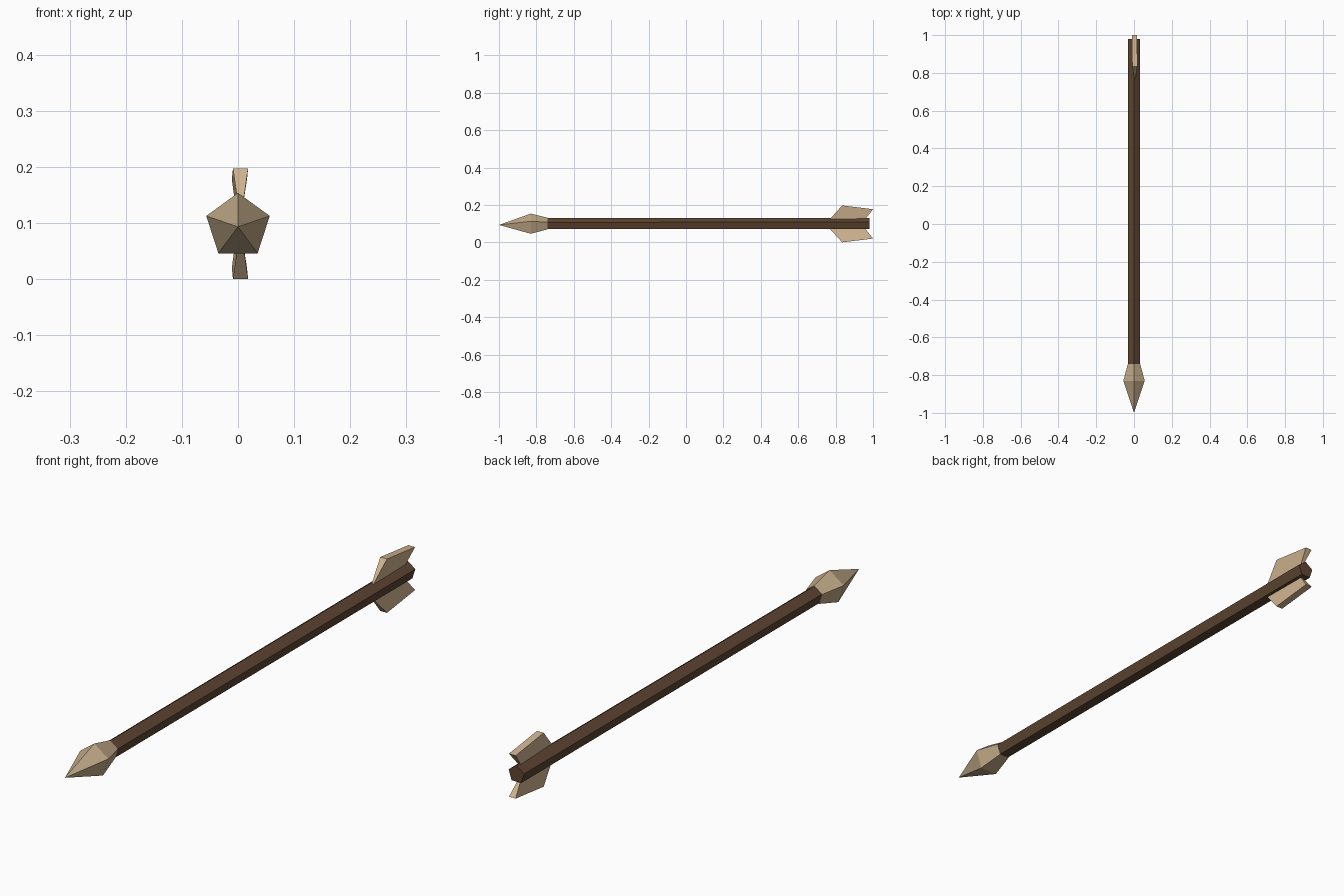
import bpy, bmesh, math

if "Cube" in bpy.data.objects:
    bpy.data.objects.remove(bpy.data.objects["Cube"])


def material(name, rgb):
    m = bpy.data.materials.new(name)
    m.diffuse_color = (*rgb, 1)
    m.use_nodes = True
    m.node_tree.nodes["Principled BSDF"].inputs["Base Color"].default_value = m.diffuse_color
    return m


WOOD = material("dark wood", (0.112, 0.060, 0.032))
STONE = material("tan stone", (0.53, 0.395, 0.24))
FEATHER = material("pale feather", (0.63, 0.455, 0.28))


def finish(name, bm, mat):
    bmesh.ops.recalc_face_normals(bm, faces=bm.faces)
    me = bpy.data.meshes.new(name)
    bm.to_mesh(me)
    bm.free()
    me.materials.append(mat)
    ob = bpy.data.objects.new(name, me)
    bpy.context.collection.objects.link(ob)
    return ob


def loft(name, stations, mat, sides=5):
    """Closed faceted tube along y from (y, radius, centre z); radius 0 is a point."""
    bm = bmesh.new()
    rings = []
    for y, r, cz in stations:
        ring = []
        for i in range(sides):
            a = math.pi / 2 + math.tau * i / sides
            ring.append(bm.verts.new((r * math.cos(a), y, cz + r * math.sin(a))))
        rings.append(ring)
    for a, b in zip(rings, rings[1:]):
        for i in range(sides):
            j = (i + 1) % sides
            bm.faces.new((a[i], a[j], b[j], b[i]))
    bm.faces.new(rings[0])
    bm.faces.new(rings[-1])
    bmesh.ops.remove_doubles(bm, verts=bm.verts, dist=1e-5)
    return finish(name, bm, mat)


# Shaft and pointed head, both five-sided
loft("shaft", [(-0.76, 0.032, 0.097), (0.98, 0.033, 0.098)], WOOD)
loft("arrow_head", [(-1.0, 0, 0.093), (-0.83, 0.0595, 0.094), (-0.74, 0.034, 0.097)], STONE)

# Fletchings: outline corners as (y, z, left x, right x), wider at the outer edge
MID = 0.0985
OUTLINE = [(0.765, 0.120, 0.002, 0.007), (0.835, 0.197, -0.009, 0.018),
           (1.0, 0.177, -0.011, 0.016), (0.955, 0.120, -0.003, 0.005)]
for name, s in (("upper_fletching", 1), ("lower_fletching", -1)):
    bm = bmesh.new()
    left = [bm.verts.new((l, y, MID + s * (z - MID))) for y, z, l, r in OUTLINE]
    right = [bm.verts.new((r, y, MID + s * (z - MID))) for y, z, l, r in OUTLINE]
    bm.faces.new(left)
    bm.faces.new(right)
    for i in range(4):
        j = (i + 1) % 4
        bm.faces.new((left[i], left[j], right[j], right[i]))
    finish(name, bm, FEATHER)
